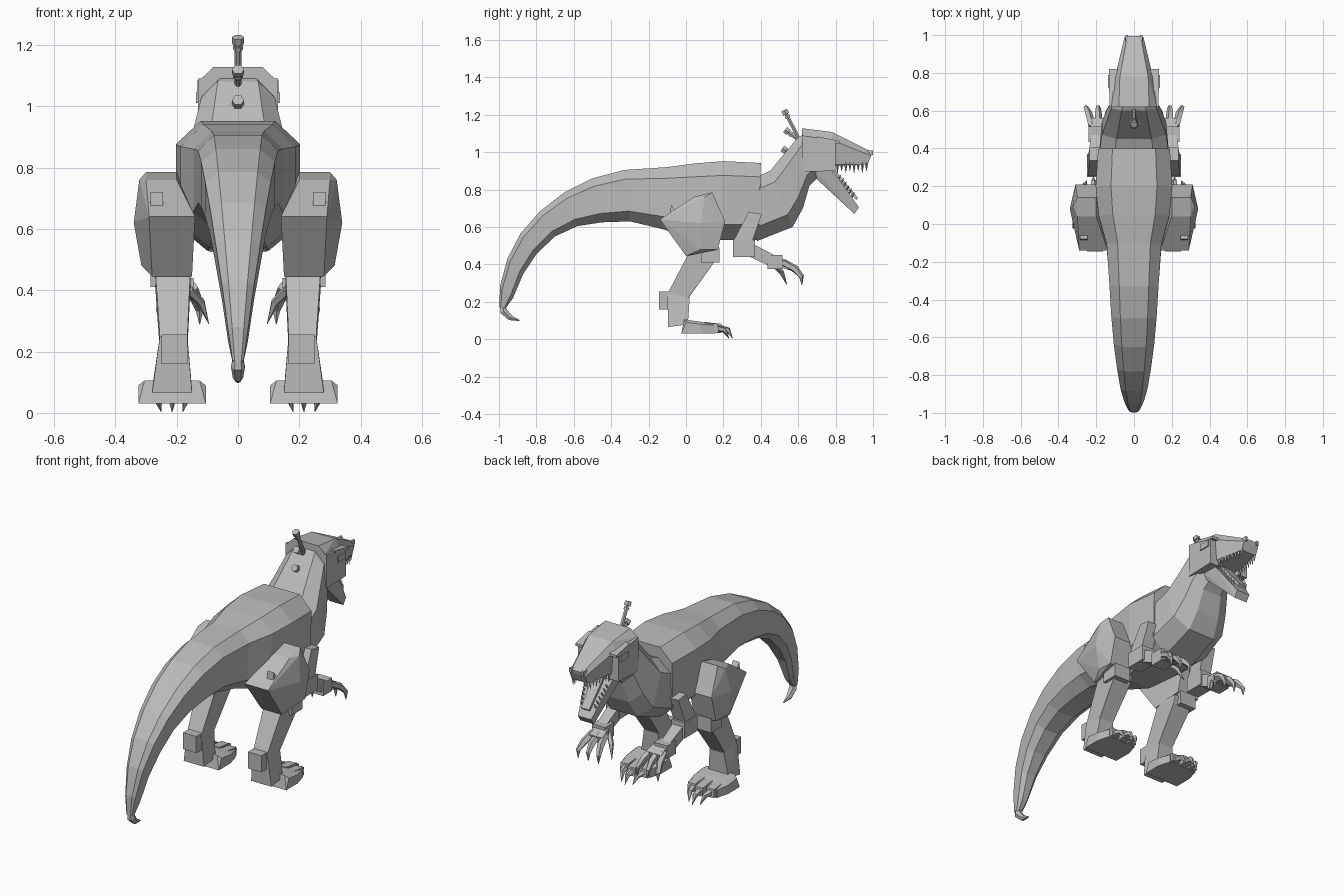
import bpy, bmesh, math
from mathutils import Vector

grey = bpy.data.materials.new("metal_grey")
grey.diffuse_color = (0.5, 0.5, 0.5, 1)


def finish(name, bm, mirror=False):
    bmesh.ops.recalc_face_normals(bm, faces=bm.faces[:])
    mesh = bpy.data.meshes.new(name)
    bm.to_mesh(mesh)
    bm.free()
    mesh.materials.append(grey)
    ob = bpy.data.objects.new(name, mesh)
    bpy.context.collection.objects.link(ob)
    if mirror:
        ob.modifiers.new("mirror", "MIRROR").use_mirror_merge = False
    return ob


def add_hull(bm, pts):
    """Convex solid around a few corner points."""
    verts = [bm.verts.new(p) for p in pts]
    res = bmesh.ops.convex_hull(bm, input=verts)
    junk = [v for v in set(res["geom_interior"] + res["geom_unused"])
            if isinstance(v, bmesh.types.BMVert) and not v.link_faces]
    bmesh.ops.delete(bm, geom=junk, context="VERTS")


def hull(name, pts, mirror=True):
    bm = bmesh.new()
    add_hull(bm, pts)
    bmesh.ops.dissolve_limit(bm, angle_limit=0.02, verts=bm.verts[:], edges=bm.edges[:])
    return finish(name, bm, mirror)


def both(pts):
    return pts + [(-x, y, z) for x, y, z in pts]


def slab(x0, x1, profile):
    """Side-view outline given a thickness in x."""
    return [(x, y, z) for x in (x0, x1) for y, z in profile]


def box(x0, x1, y0, y1, z0, z1):
    return slab(x0, x1, [(y0, z0), (y1, z0), (y1, z1), (y0, z1)])


def loft(name, rings, flat, ridge, belly):
    """Eight-sided rings, each from a top point, a bottom point and a half width."""
    bm = bmesh.new()
    loops = []
    for ty, tz, by, bz, w in rings:
        top, bot = Vector((0, ty, tz)), Vector((0, by, bz))
        half = [(flat, 0), (1, ridge), (1, belly), (0.5, 1)]
        shape = half + [(-s, t) for s, t in reversed(half)]
        loops.append([bm.verts.new(top.lerp(bot, t) + Vector((s * w, 0, 0))) for s, t in shape])
    for a, b in zip(loops, loops[1:]):
        for i in range(8):
            j = (i + 1) % 8
            bm.faces.new((a[i], a[j], b[j], b[i]))
    bm.faces.new(loops[0])
    bm.faces.new(loops[-1])
    return finish(name, bm)


def add_spike(bm, path, n=5):
    """Curved claw: path points with radii, last radius near zero."""
    loops = []
    pts = [Vector(p[:3]) for p in path]
    for i, p in enumerate(path):
        d = pts[min(i + 1, len(pts) - 1)] - pts[max(i - 1, 0)]
        q = d.to_track_quat("Z", "Y")
        loops.append([bm.verts.new(pts[i] + q @ Vector((p[3] * math.cos(k * math.tau / n),
                      p[3] * math.sin(k * math.tau / n), 0))) for k in range(n)])
    for a, b in zip(loops, loops[1:]):
        for k in range(n):
            m = (k + 1) % n
            bm.faces.new((a[k], a[m], b[m], b[k]))
    bm.faces.new(loops[0])
    bm.faces.new(loops[-1])


# Trunk and tail shell
loft("body_and_tail", [
    (-0.997, 0.17, -0.965, 0.165, 0.018), (-0.995, 0.28, -0.925, 0.22, 0.032),
    (-0.955, 0.43, -0.87, 0.35, 0.052), (-0.885, 0.565, -0.80, 0.455, 0.072),
    (-0.78, 0.685, -0.70, 0.55, 0.09), (-0.65, 0.785, -0.58, 0.605, 0.107),
    (-0.50, 0.86, -0.45, 0.625, 0.12), (-0.33, 0.905, -0.30, 0.63, 0.13),
    (-0.10, 0.92, -0.13, 0.59, 0.145), (0.05, 0.94, 0.02, 0.54, 0.187),
    (0.20, 0.952, 0.20, 0.53, 0.203), (0.40, 0.942, 0.39, 0.53, 0.19)], 0.6, 0.18, 0.8)

# Chest and neck
loft("chest_and_neck", [
    (0.37, 0.865, 0.38, 0.525, 0.185), (0.45, 0.90, 0.57, 0.60, 0.17),
    (0.52, 0.985, 0.625, 0.70, 0.145), (0.60, 1.08, 0.66, 0.82, 0.12),
    (0.64, 1.10, 0.72, 0.88, 0.10)], 0.55, 0.2, 0.78)

# Tail tip hook
bm = bmesh.new()
add_spike(bm, [(0, -0.98, 0.19, 0.016), (0, -0.975, 0.15, 0.023),
               (0, -0.94, 0.115, 0.017), (0, -0.89, 0.10, 0.003)], 6)
finish("tail_hook", bm)

# Head
hull("skull", both([(0.08, 0.62, 1.128), (0.12, 0.62, 1.09), (0.10, 0.64, 0.92),
                    (0.075, 0.78, 1.108), (0.10, 0.78, 1.065), (0.085, 0.80, 0.935),
                    (0.035, 0.995, 1.0), (0.05, 0.99, 0.98), (0.05, 0.97, 0.935)]), False)
hull("cheek_block", slab(0.07, 0.13, [(0.62, 1.09), (0.80, 1.06), (0.80, 0.90), (0.62, 0.895)]))
hull("brow_ridge", slab(0.085, 0.132, [(0.70, 1.085), (0.82, 1.06), (0.82, 1.045), (0.70, 1.07)]))
hull("eye_plate", box(0.075, 0.137, 0.72, 0.79, 1.01, 1.045))
hull("nostril", box(0.032, 0.046, 0.97, 1.0, 0.985, 1.01))
hull("lower_jaw", both([(0.085, 0.69, 0.90), (0.085, 0.79, 0.895), (0.042, 0.925, 0.705),
                        (0.042, 0.90, 0.67), (0.07, 0.70, 0.855)]), False)
hull("tongue", both([(0.035, 0.77, 0.91), (0.035, 0.785, 0.92),
                     (0.025, 0.92, 0.755), (0.025, 0.91, 0.745)]), False)

# Teeth
bm = bmesh.new()
for i in range(8):
    t = i / 7
    x, y = 0.075 - 0.03 * t, 0.81 + 0.155 * t
    add_spike(bm, [(x, y, 0.945, 0.010), (x, y, 0.89 + 0.01 * (i % 2), 0.001)], 4)
    if i < 6:
        x, y, z = 0.068 - 0.033 * t, 0.81 + 0.10 * t, 0.85 - 0.13 * t
        add_spike(bm, [(x, y, z, 0.008), (x, y + 0.02, z + 0.03, 0.001)], 4)
finish("teeth", bm, True)

# Bolts on the back of the neck
bm = bmesh.new()
for a, b in [((0.61, 1.06), (0.525, 1.225)), ((0.61, 1.06), (0.53, 1.12)), ((0.56, 0.99), (0.515, 1.02))]:
    a, b = Vector((0, *a)), Vector((0, *b))
    d = (b - a).normalized()
    add_spike(bm, [(*a, 0.011), (*b, 0.011)], 6)
    add_spike(bm, [(*(b - d * 0.024), 0.02), (*b, 0.02)], 6)
    if (b - a).length > 0.1:
        add_spike(bm, [(*(b - d * 0.045), 0.016), (*(b - d * 0.033), 0.016)], 6)
finish("neck_bolts", bm)

# Hind legs
hull("thigh", slab(0.20, 0.30, [(0.14, 0.785), (0.04, 0.76)])
     + slab(0.14, 0.29, [(-0.14, 0.64)]) + slab(0.17, 0.31, [(0.21, 0.63), (0.17, 0.48)])
     + [(0.322, 0.10, 0.76), (0.34, 0.08, 0.62), (0.315, 0.08, 0.48),
        (0.15, 0.0, 0.445), (0.28, 0.0, 0.445)])
hull("thigh_plate", slab(0.245, 0.285, [(-0.08, 0.72), (-0.05, 0.68), (-0.09, 0.62)]))
hull("knee_block", box(0.18, 0.285, 0.08, 0.18, 0.41, 0.49))
hull("shin", slab(0.155, 0.27, [(0.02, 0.47), (0.165, 0.46), (0.15, 0.41)])
     + slab(0.165, 0.255, [(-0.095, 0.25), (0.0, 0.205), (0.02, 0.23)]))
hull("heel_block", box(0.165, 0.25, -0.145, -0.07, 0.16, 0.255))
hull("ankle", slab(0.165, 0.255, [(-0.10, 0.25), (0.02, 0.225)])
     + slab(0.15, 0.28, [(-0.095, 0.065), (0.01, 0.08)]))
hull("foot", slab(0.105, 0.325, [(-0.025, 0.03), (0.08, 0.03), (0.08, 0.08), (0.0, 0.09)])
     + slab(0.125, 0.305, [(-0.01, 0.105), (0.07, 0.095), (0.155, 0.075), (0.155, 0.03)]))
bm = bmesh.new()
for k in (-1, 0, 1):
    x, far = 0.215 + 0.06 * k, 0.02 * (k == 0)
    add_hull(bm, [(x + s, y + far, z) for s in (-0.024, 0.024)
                  for y, z in ((0.08, 0.03), (0.08, 0.092), (0.17, 0.082), (0.175, 0.035))])
    x2 = 0.215 + 0.035 * k
    add_spike(bm, [(x, 0.15 + far, 0.06, 0.02), ((x + x2) / 2, 0.205 + far, 0.05, 0.015),
                   (x2, 0.23 + far, 0.003, 0.001)])
finish("toes_and_claws", bm, True)

# Forelimbs
hull("upper_arm", slab(0.16, 0.235, [(0.335, 0.68), (0.405, 0.67)])
     + slab(0.17, 0.245, [(0.25, 0.52), (0.35, 0.51)]))
hull("elbow_block", box(0.165, 0.25, 0.25, 0.37, 0.44, 0.53))
hull("forearm", slab(0.17, 0.24, [(0.32, 0.53), (0.31, 0.455)])
     + slab(0.175, 0.23, [(0.49, 0.44), (0.46, 0.385)]))
hull("wrist_block", box(0.155, 0.24, 0.435, 0.515, 0.375, 0.45))
hull("hand", slab(0.145, 0.23, [(0.50, 0.44), (0.50, 0.385)])
     + slab(0.145, 0.235, [(0.56, 0.41), (0.55, 0.37)]))
bm = bmesh.new()
for x, x2 in ((0.15, 0.125), (0.19, 0.19), (0.225, 0.255)):
    add_spike(bm, [(x, 0.52, 0.41, 0.02), ((x + x2) / 2, 0.585, 0.375, 0.02),
                   (x2, 0.618, 0.335, 0.013), (x2, 0.62, 0.288, 0.001)])
add_spike(bm, [(0.16, 0.47, 0.40, 0.016), (0.12, 0.51, 0.36, 0.014), (0.095, 0.54, 0.29, 0.001)])
finish("fingers_and_claws", bm, True)
